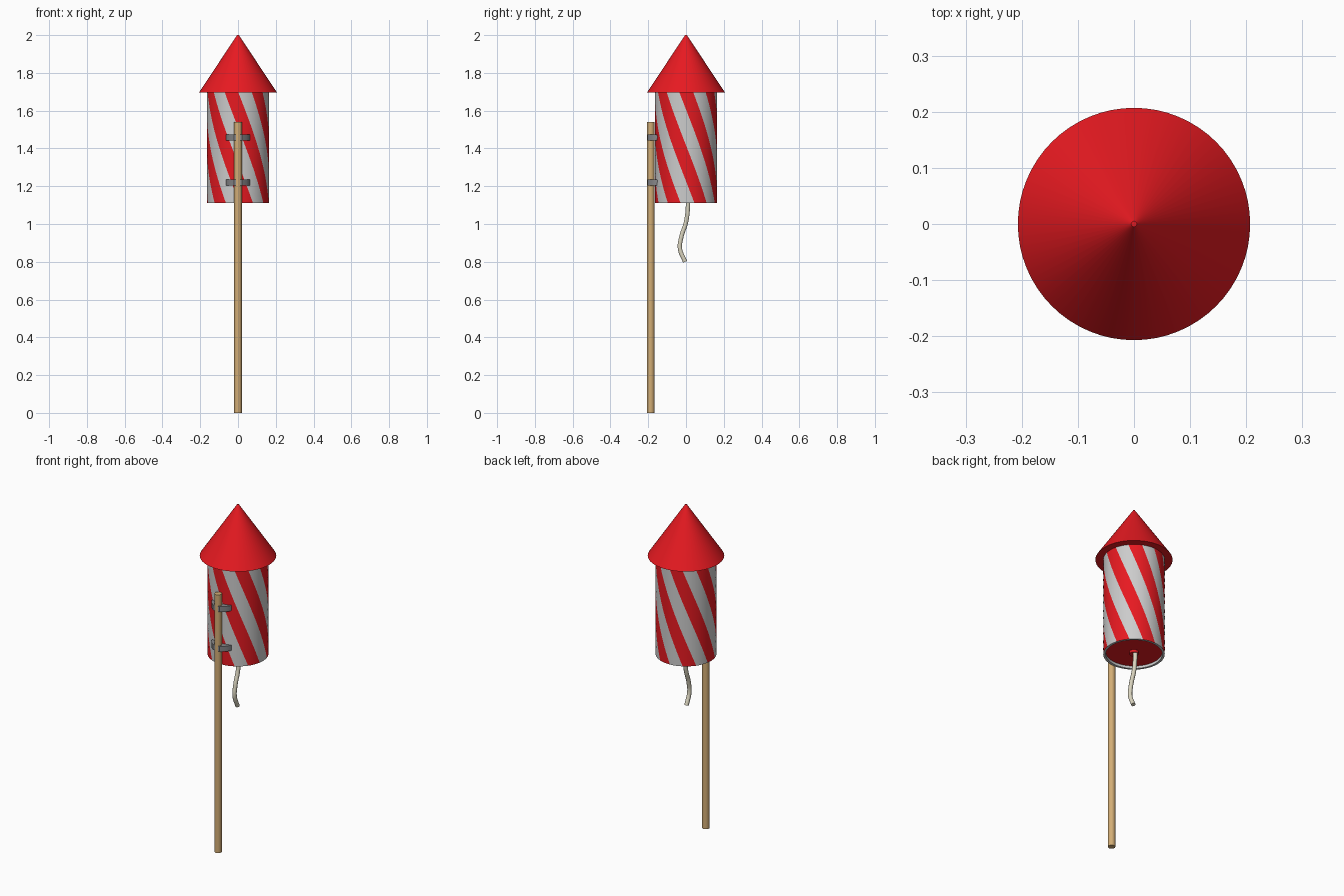
import bpy, bmesh
from math import sin, cos, pi, radians

if "Cube" in bpy.data.objects:
    bpy.data.objects.remove(bpy.data.objects["Cube"])


def material(name, rgb):
    m = bpy.data.materials.new(name)
    m.diffuse_color = (*rgb, 1)
    m.use_nodes = True
    m.node_tree.nodes["Principled BSDF"].inputs["Base Color"].default_value = m.diffuse_color
    return m


RED = material("red", (0.8, 0.01, 0.015))
WHITE = material("white", (0.8, 0.8, 0.8))
WOOD = material("wood", (0.65, 0.42, 0.18))
CORD = material("cord", (0.7, 0.66, 0.52))
GREY = material("dark_grey", (0.25, 0.25, 0.26))


def finish(bm, name, *mats):
    bmesh.ops.recalc_face_normals(bm, faces=bm.faces)
    me = bpy.data.meshes.new(name)
    bm.to_mesh(me)
    bm.free()
    ob = bpy.data.objects.new(name, me)
    bpy.context.collection.objects.link(ob)
    for m in mats:
        me.materials.append(m)
    bpy.ops.object.select_all(action='DESELECT')
    ob.select_set(True)
    bpy.context.view_layer.objects.active = ob
    bpy.ops.object.shade_smooth_by_angle(angle=radians(35))
    return ob


def cone(name, r1, r2, z1, z2, mat, y=0, segs=64):
    bm = bmesh.new()
    bmesh.ops.create_cone(bm, cap_ends=True, segments=segs,
                          radius1=r1, radius2=r2, depth=z2 - z1)
    bmesh.ops.translate(bm, verts=bm.verts, vec=(0, y, (z1 + z2) / 2))
    return finish(bm, name, mat)


# Striped tube: rings twisted on the way down, coloured by column
STRIPES, PER, ROWS = 7, 8, 18
SEGS = STRIPES * PER
Z0, Z1, R = 1.11, 1.70, 0.165
TWIST, PHASE = radians(80), radians(3)
rings = [(R, Z1 + (Z0 - Z1) * i / ROWS, TWIST * (i / ROWS - 1)) for i in range(ROWS + 1)]
rings += [(0.152, Z0, 0), (0.152, Z0 + 0.025, 0)]   # lower rim and inner wall
bm = bmesh.new()
loops = []
for r, z, turn in rings:
    angles = [PHASE + turn + 2 * pi * k / SEGS for k in range(SEGS)]
    loops.append([bm.verts.new((r * sin(a), -r * cos(a), z)) for a in angles])
for i in range(len(loops) - 1):
    for k in range(SEGS):
        n = (k + 1) % SEGS
        f = bm.faces.new((loops[i][k], loops[i][n], loops[i + 1][n], loops[i + 1][k]))
        f.material_index = int(i < ROWS and k % PER < PER // 2)
finish(bm, "striped_tube", WHITE, RED)

# Nose cone, recessed bottom plug and fuse socket
cone("nose_cone", 0.207, 0.005, 1.695, 2.0, RED)
cone("bottom_plug", 0.155, 0.155, 1.125, 1.15, RED)
cone("fuse_socket", 0.025, 0.025, 1.11, 1.13, RED, segs=24)

# Guide stick
cone("guide_stick", 0.02, 0.02, 0, 1.54, WOOD, y=-0.187, segs=24)

# Two straps holding the stick to the tube
half = [(0.063, -0.15), (0.06, -0.163), (0.045, -0.185), (0.022, -0.204)]
outline = half + [(-x, y) for x, y in reversed(half)]
for label, z in (("upper", 1.457), ("lower", 1.22)):
    bm = bmesh.new()
    face = bm.faces.new([bm.verts.new((x, y, z - 0.016)) for x, y in outline])
    ext = bmesh.ops.extrude_face_region(bm, geom=[face])["geom"]
    bmesh.ops.translate(bm, vec=(0, 0, 0.032),
                        verts=[v for v in ext if isinstance(v, bmesh.types.BMVert)])
    finish(bm, label + "_strap", GREY)

# Dangling fuse
path = [(0.01, 1.14), (0.01, 1.09), (0.0, 1.01), (-0.025, 0.93),
        (-0.032, 0.87), (-0.005, 0.80)]
cu = bpy.data.curves.new("fuse", 'CURVE')
cu.dimensions = '3D'
cu.bevel_depth = 0.012
cu.bevel_resolution = 3
cu.use_fill_caps = True
sp = cu.splines.new('BEZIER')
sp.bezier_points.add(len(path) - 1)
for p, (y, z) in zip(sp.bezier_points, path):
    p.co = (0, y, z)
    p.handle_left_type = p.handle_right_type = 'AUTO'
cu.materials.append(CORD)
bpy.context.collection.objects.link(bpy.data.objects.new("fuse", cu))
